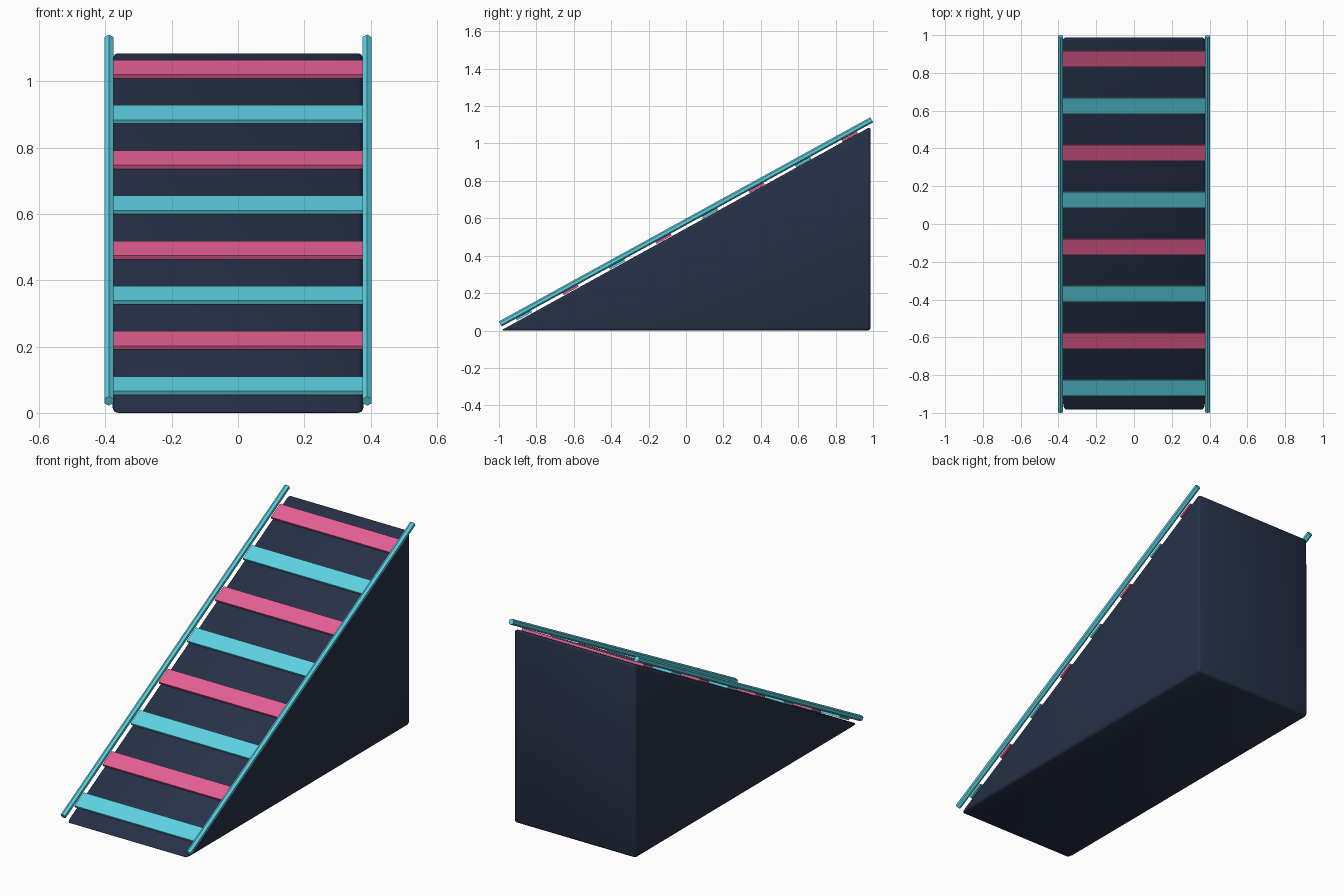
import bpy, bmesh, math
from mathutils import Vector, Matrix

if "Cube" in bpy.data.objects:
    bpy.data.objects.remove(bpy.data.objects["Cube"])

SLOPE = 0.5495
ANG = math.atan(SLOPE)
ALONG = Vector((0, math.cos(ANG), math.sin(ANG)))
NORMAL = Vector((0, -math.sin(ANG), math.cos(ANG)))
TILT = Matrix.Rotation(ANG, 4, 'X')


def material(name, rgb):
    m = bpy.data.materials.new(name)
    lin = [((c / 255 + 0.055) / 1.055) ** 2.4 for c in rgb]
    m.diffuse_color = (*lin, 1)
    m.use_nodes = True
    m.node_tree.nodes["Principled BSDF"].inputs["Base Color"].default_value = m.diffuse_color
    return m


NAVY = material("dark navy", (38, 48, 71))
TEAL = material("bright teal", (93, 209, 226))
PINK = material("hot pink", (228, 95, 148))


def finish(name, bm, mat):
    bmesh.ops.recalc_face_normals(bm, faces=bm.faces)
    me = bpy.data.meshes.new(name)
    bm.to_mesh(me)
    bm.free()
    me.materials.append(mat)
    ob = bpy.data.objects.new(name, me)
    bpy.context.collection.objects.link(ob)
    return ob


# Wedge body: triangular profile extruded across x, softened edges
bm = bmesh.new()
profile = [(-0.99, 0), (0.987, 0), (0.987, 1.09)]
face = bm.faces.new([bm.verts.new((-0.378, y, z)) for y, z in profile])
ext = bmesh.ops.extrude_face_region(bm, geom=[face])
bmesh.ops.translate(bm, vec=(0.756, 0, 0),
                    verts=[v for v in ext["geom"] if isinstance(v, bmesh.types.BMVert)])
bmesh.ops.recalc_face_normals(bm, faces=bm.faces)
bmesh.ops.bevel(bm, geom=bm.edges[:], offset=0.015, segments=2, profile=0.5, affect='EDGES')
for f in bm.faces:
    f.smooth = True
finish("ramp_wedge", bm, NAVY)

# Stripes: thin tilted slats alternating teal and pink up the slope
for i in range(8):
    bm = bmesh.new()
    y = -0.866 + i * 0.2487
    z = 0.082 + i * 0.1363
    bmesh.ops.create_cube(bm, size=1, matrix=Matrix.Translation((0, y, z)) @ TILT
                          @ Matrix.Diagonal((0.756, 0.092, 0.013, 1)))
    finish(f"stripe_{i + 1}", bm, PINK if i % 2 else TEAL)

# Side rails: six-sided rods floating just above the slope edges
length = 1.986 / math.cos(ANG)
for side, name in ((-1, "left_rail"), (1, "right_rail")):
    bm = bmesh.new()
    rot = Matrix((Vector((1, 0, 0)), -NORMAL, ALONG)).transposed().to_4x4()
    bmesh.ops.create_cone(bm, cap_ends=True, segments=6, radius1=0.0155, radius2=0.0155,
                          depth=length,
                          matrix=Matrix.Translation((side * 0.3895, 0, 0.581)) @ rot)
    # Put an edge of the rod on top of the slope direction
    top = max((v.co - Vector((v.co.x, 0, 0.581))).dot(NORMAL) for v in bm.verts)
    if top < 0.015:
        bmesh.ops.rotate(bm, verts=bm.verts, cent=(side * 0.3895, 0, 0.581),
                         matrix=Matrix.Rotation(math.pi / 6, 3, ALONG))
    finish(name, bm, TEAL)
